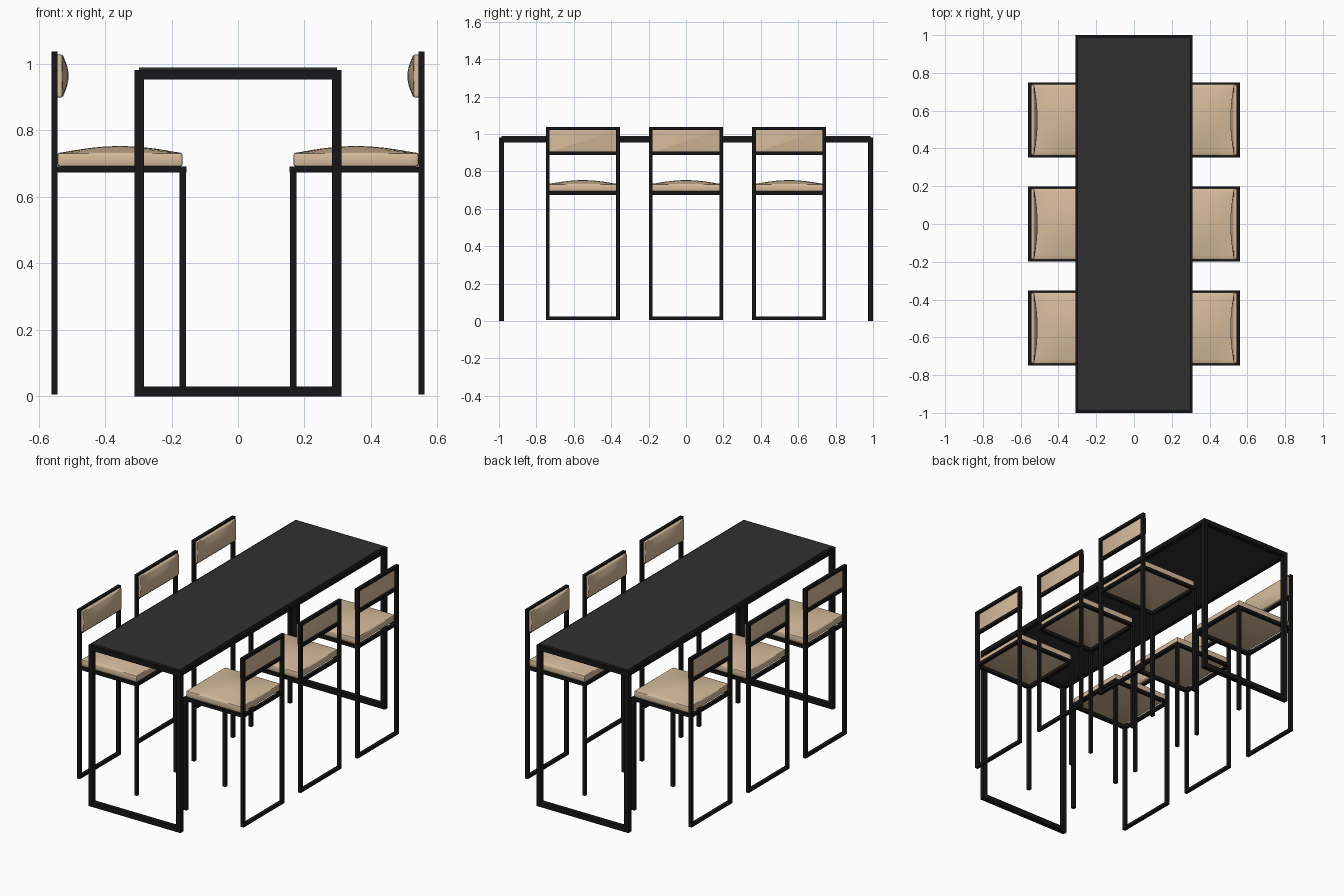
import bpy, bmesh
from math import radians, pi
from mathutils import Matrix, Vector

if "Cube" in bpy.data.objects:
    bpy.data.objects.remove(bpy.data.objects["Cube"])


def material(name, rgb):
    m = bpy.data.materials.new(name)
    m.diffuse_color = (*rgb, 1)
    m.use_nodes = True
    m.node_tree.nodes["Principled BSDF"].inputs["Base Color"].default_value = m.diffuse_color
    return m


BLACK = material("black_metal", (0.008, 0.008, 0.009))
DARK = material("dark_top", (0.03, 0.03, 0.03))
TAN = material("tan_fabric", (0.68, 0.50, 0.33))


def add(name, mesh, mat, matrix=Matrix()):
    if not mesh.materials:
        mesh.materials.append(mat)
    ob = bpy.data.objects.new(name, mesh)
    bpy.context.collection.objects.link(ob)
    ob.matrix_world = matrix
    return ob


def boxes_mesh(name, boxes):
    """One mesh from (min corner, max corner) boxes."""
    bm = bmesh.new()
    for lo, hi in boxes:
        lo, hi = Vector(lo), Vector(hi)
        m = Matrix.Translation((lo + hi) / 2) @ Matrix.Diagonal((*(hi - lo), 1))
        bmesh.ops.create_cube(bm, size=1, matrix=m)
    me = bpy.data.meshes.new(name)
    bm.to_mesh(me)
    bm.free()
    return me


def cushion_mesh(name, a, b, thick, dome, matrix):
    """Flat-bottomed pad, a by b, with a domed top and straight sides."""
    bm = bmesh.new()
    bmesh.ops.create_grid(bm, x_segments=14, y_segments=14, size=1)
    for v in bm.verts:
        u, w = v.co.x, v.co.y
        k = (max(0, 1 - u * u) * max(0, 1 - w * w)) ** 1.2
        v.co = (u * a / 2, w * b / 2, thick + dome * k)
    rim = [e for e in bm.edges if e.is_boundary]
    new = bmesh.ops.extrude_edge_only(bm, edges=rim)["geom"]
    for v in new:
        if isinstance(v, bmesh.types.BMVert):
            v.co.z = 0
    bmesh.ops.holes_fill(bm, edges=[e for e in bm.edges if e.is_boundary], sides=0)
    bmesh.ops.recalc_face_normals(bm, faces=bm.faces)
    # soften the outer edges
    sharp = [e for e in bm.edges if e.calc_face_angle(0) > radians(45)]
    bmesh.ops.bevel(bm, geom=sharp, offset=0.006, segments=2, profile=0.5,
                    affect='EDGES', clamp_overlap=True)
    bm.transform(matrix)
    for f in bm.faces:
        f.smooth = True
    me = bpy.data.meshes.new(name)
    bm.to_mesh(me)
    bm.free()
    me.set_sharp_from_angle(angle=radians(40))
    return me


# Table: two closed end loops, long rails, inset top
X, Y, T, H = 0.311, 1.0, 0.028, 0.982
for name, s in (("front", -1), ("back", 1)):
    y0, y1 = sorted((s * Y, s * (Y - T)))
    loop = [((-X, y0, 0), (-X + T, y1, H)), ((X - T, y0, 0), (X, y1, H)),
            ((-X + T, y0, 0), (X - T, y1, 0.03)),
            ((-X + T, y0, H - T), (X - T, y1, H))]
    add(f"table_{name}_leg_loop", boxes_mesh("leg_loop", loop), BLACK)
rails = [((-X, T - Y, H - T), (T - X, Y - T, H)), ((X - T, T - Y, H - T), (X, Y - T, H))]
add("table_rails", boxes_mesh("rails", rails), BLACK)
add("table_top", boxes_mesh("top", [((-0.298, -0.987, 0.966), (0.298, 0.987, 0.99))]), DARK)

# Chair parts, modelled on the +x side facing -x
B0, B1, F0, F1 = 0.543, 0.562, 0.157, 0.176   # back and front post x ranges
W, t, Z0 = 0.198, 0.02, 0.005
back_frame = [((B0, -W + t, z), (B1, W - t, z + 0.018)) for z in (Z0, 0.888, 1.02)]
seat_frame = [((F0 - 0.002, -W + t, 0.673), (F1, W - t, 0.692)),
              ((B0, -W + t, 0.673), (B1, W - t, 0.692))]
front_legs = []
for y in (-W, W - t):
    back_frame.append(((B0, y, Z0), (B1, y + t, 1.038)))
    front_legs.append(((F0, y, Z0), (F1, y + t, 0.673)))
    seat_frame.append(((F0 - 0.002, y, 0.673), (B0, y + t, 0.692)))

seat_at = Matrix.Translation((0.355, 0, 0.692))
back_at = Matrix.Translation((0.548, 0, 0.964)) @ Matrix.Rotation(-pi / 2, 4, 'Y')
parts = [
    ("back_frame", boxes_mesh("back_frame", back_frame), BLACK),
    ("seat_frame", boxes_mesh("seat_frame", seat_frame), BLACK),
    ("front_legs", boxes_mesh("front_legs", front_legs), BLACK),
    ("seat_cushion", cushion_mesh("seat_cushion", 0.376, 0.378, 0.04, 0.021, seat_at), TAN),
    ("back_cushion", cushion_mesh("back_cushion", 0.13, 0.374, 0.02, 0.018, back_at), TAN),
]

# Three chairs per side
for side, angle in (("right", 0), ("left", pi)):
    for i, y in enumerate((-0.551, 0, 0.551), 1):
        place = Matrix.Translation((0, y, 0)) @ Matrix.Rotation(angle, 4, 'Z')
        for name, mesh, mat in parts:
            add(f"{side}_chair_{i}_{name}", mesh, mat, place)
